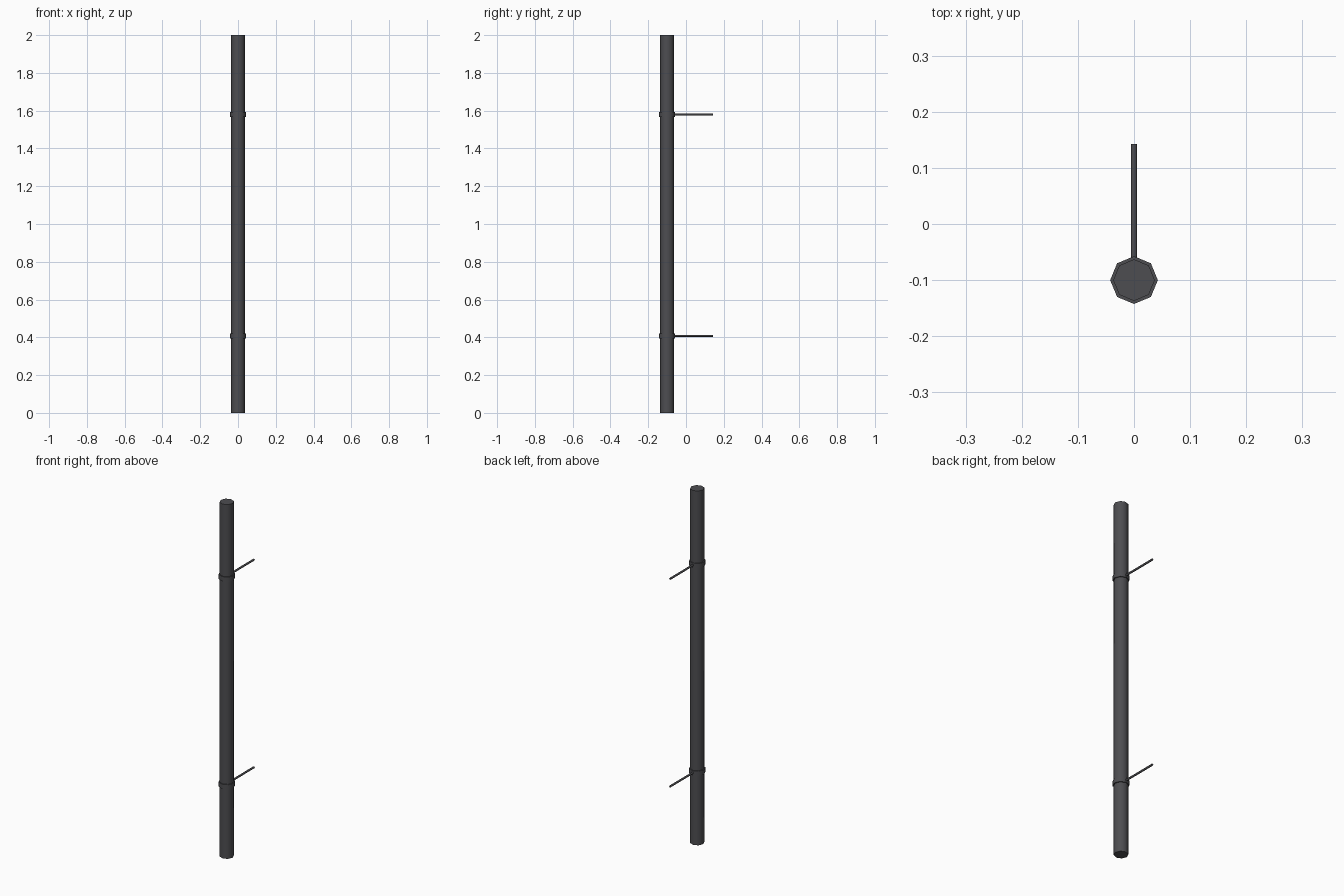
import bpy, math

if "Cube" in bpy.data.objects:
    bpy.data.objects.remove(bpy.data.objects["Cube"])

metal = bpy.data.materials.new("dark grey metal")
metal.diffuse_color = (0.075, 0.075, 0.082, 1)
metal.use_nodes = True
metal.node_tree.nodes["Principled BSDF"].inputs["Base Color"].default_value = metal.diffuse_color
PIPE_Y = -0.1


def cylinder(name, radius, depth, loc, sides=8, rot=(0, 0, 0), smooth=True):
    bpy.ops.mesh.primitive_cylinder_add(vertices=sides, radius=radius, depth=depth,
                                        location=loc, rotation=rot)
    ob = bpy.context.object
    ob.name = name
    ob.data.materials.append(metal)
    if smooth:
        bpy.ops.object.shade_smooth_by_angle(angle=math.radians(50))
    return ob


# Downpipe
cylinder("downpipe", 0.037, 2.0, (0, PIPE_Y, 1.0))

# Wall brackets: a collar and a rod running back to the wall
for label, z in (("lower", 0.408), ("upper", 1.58)):
    cylinder(label + "_collar", 0.0425, 0.026, (0, PIPE_Y, z))
    start, end = -0.065, 0.1425
    cylinder(label + "_wall_rod", 0.0055, end - start, (0, (start + end) / 2, z),
             rot=(math.pi / 2, 0, 0))
